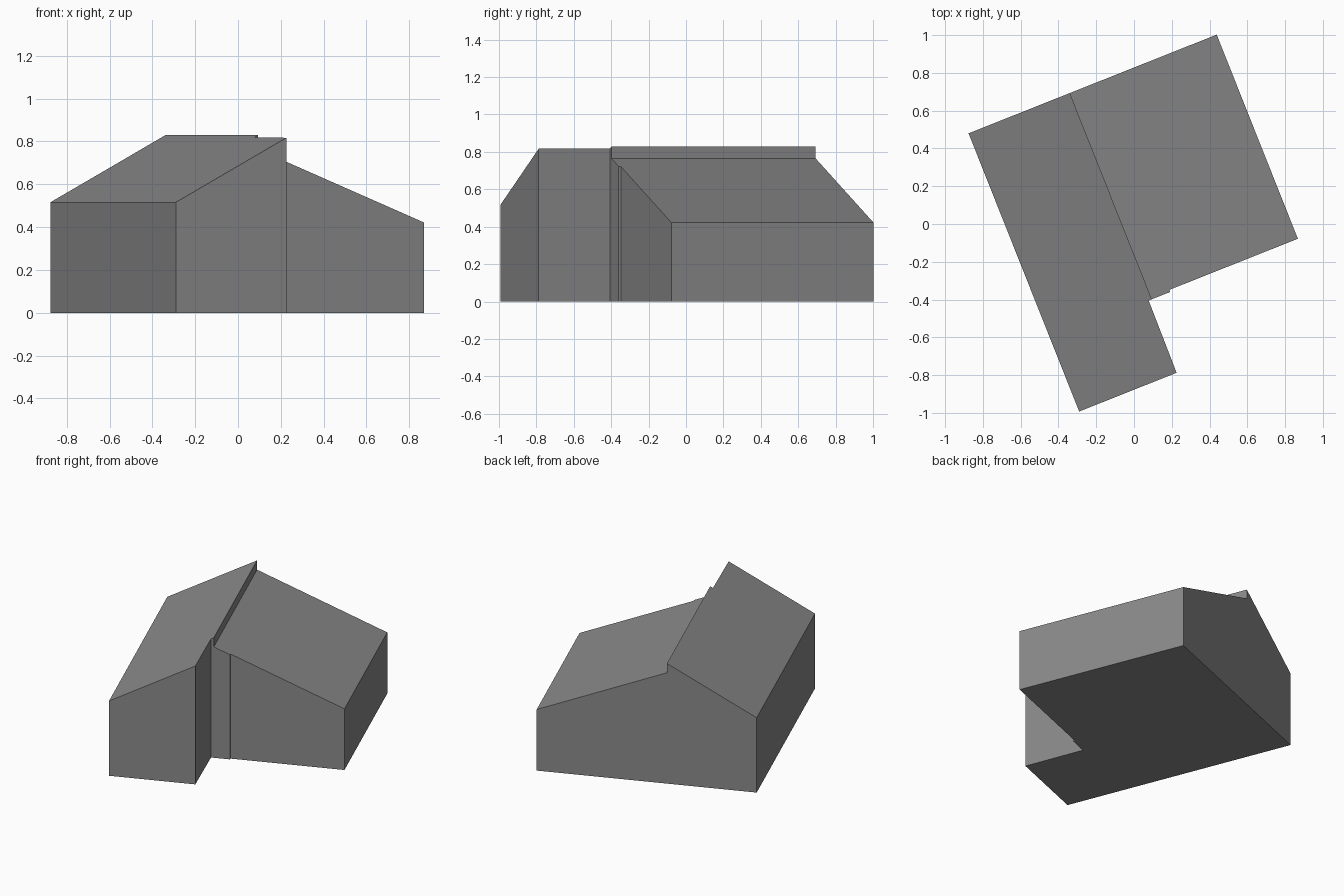
import bpy
import bmesh
from math import atan2
from mathutils import Matrix, Vector

cube = bpy.data.objects.get("Cube")
if cube:
    bpy.data.objects.remove(cube, do_unlink=True)

# Plan frame: u runs across the house, v runs from back to front
CORNER = Vector((-0.876, 0.48, 0))
ANGLE = atan2(0.3695, 0.929)
FRAME = Matrix.Translation(CORNER) @ Matrix.Rotation(ANGLE, 4, "Z")
LENGTH = 1.585

grey = bpy.data.materials.new("plain grey")
grey.use_nodes = True
colour = (0.25, 0.25, 0.25, 1)
grey.diffuse_color = colour
grey.node_tree.nodes["Principled BSDF"].inputs["Base Color"].default_value = colour


def prism(name, outline, sweep):
    """Extrude a flat outline, given in the plan frame, along a sweep vector."""
    bm = bmesh.new()
    face = bm.faces.new([bm.verts.new(p) for p in outline])
    swept = bmesh.ops.extrude_face_region(bm, geom=[face])["geom"]
    verts = [g for g in swept if isinstance(g, bmesh.types.BMVert)]
    bmesh.ops.translate(bm, vec=sweep, verts=verts)
    bmesh.ops.recalc_face_normals(bm, faces=bm.faces)
    bm.transform(FRAME)
    mesh = bpy.data.meshes.new(name)
    bm.to_mesh(mesh)
    bm.free()
    mesh.materials.append(grey)
    obj = bpy.data.objects.new(name, mesh)
    bpy.context.collection.objects.link(obj)
    return obj


# House: gable section with a stepped ridge, swept over the full length
section = [(0, 0), (0, 0.516), (0.577, 0.829), (0.577, 0.765),
           (1.414, 0.422), (1.414, 0)]
house = prism("house", [(u, 0, z) for u, z in section], (0, -LENGTH, 0))

# Front yard: the stepped corner cut out beside the long wing
yard = [(0.554, 1.7), (0.559, 1.175), (0.682, 1.175),
        (0.682, 1.163), (1.6, 1.163), (1.6, 1.7)]
cutter = prism("yard_cutter", [(u, -v, -0.2) for u, v in yard], (0, 0, 1.4))
cutter.hide_render = True

cut = house.modifiers.new("yard", "BOOLEAN")
cut.operation = "DIFFERENCE"
cut.solver = "EXACT"
cut.object = cutter
bpy.context.view_layer.objects.active = house
bpy.ops.object.modifier_apply(modifier=cut.name)
bpy.data.objects.remove(cutter, do_unlink=True)
